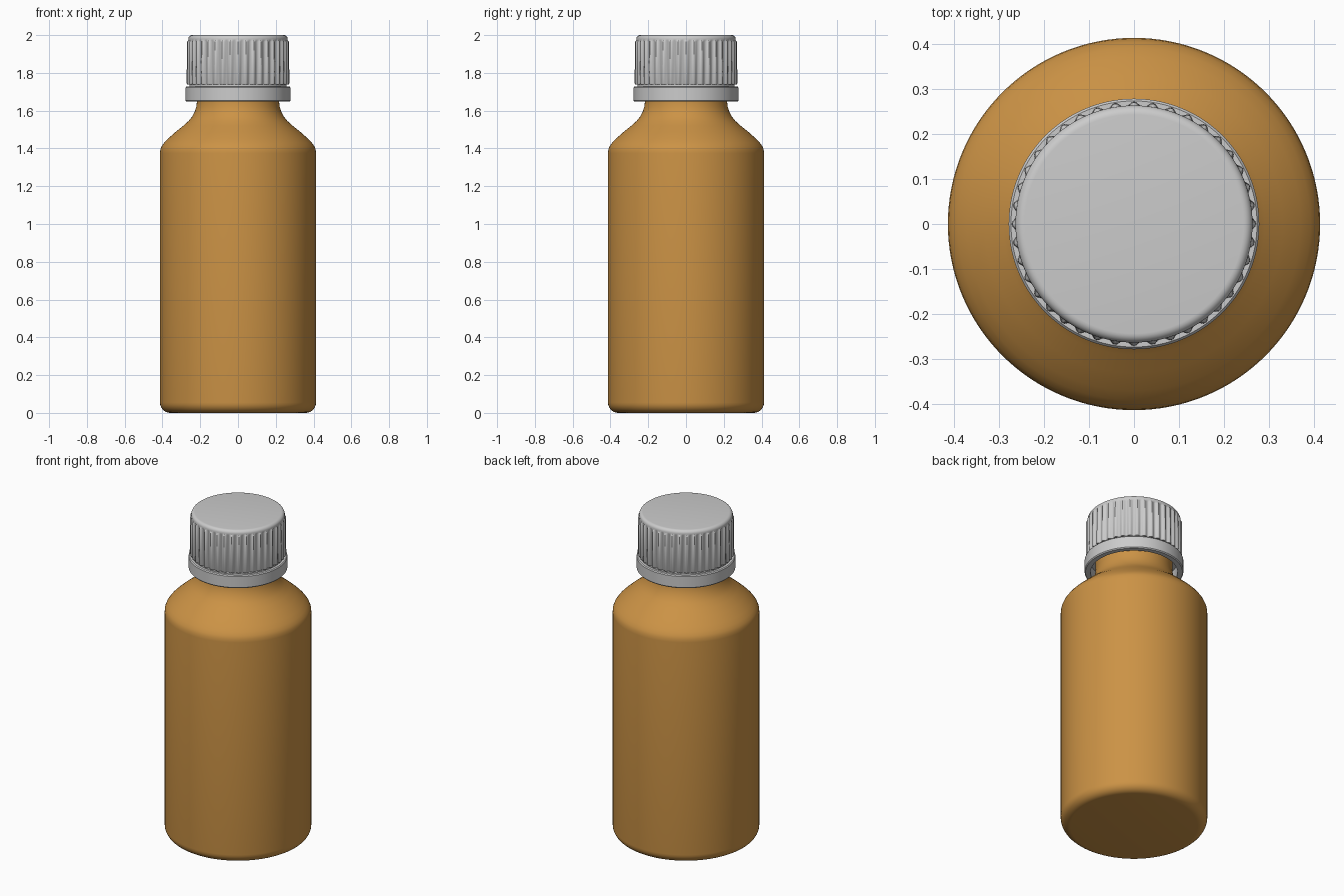
import bpy, bmesh
from math import sin, cos, pi, radians

if "Cube" in bpy.data.objects:
    bpy.data.objects.remove(bpy.data.objects["Cube"])

RIBS = 40


def lathe(name, profile, segs, closed=False, depth=0.0, angle=35):
    """Revolve (radius, z, rib weight) points around z; ribs modulate the radius."""
    bm = bmesh.new()
    rings = []
    for p in profile:
        r, z = p[0], p[1]
        w = p[2] if len(p) > 2 else 0
        ring = []
        for i in range(segs):
            a = 2 * pi * i / segs
            rr = r - w * depth * (0.5 - 0.5 * cos(RIBS * a))
            ring.append(bm.verts.new((rr * cos(a), rr * sin(a), z)))
        rings.append(ring)
    pairs = list(zip(rings, rings[1:]))
    if closed:
        pairs.append((rings[-1], rings[0]))
    for lo, hi in pairs:
        for i in range(segs):
            j = (i + 1) % segs
            bm.faces.new((lo[i], lo[j], hi[j], hi[i]))
    if not closed:
        bm.faces.new(rings[0][::-1])
        bm.faces.new(rings[-1])
    bmesh.ops.recalc_face_normals(bm, faces=bm.faces)
    me = bpy.data.meshes.new(name)
    bm.to_mesh(me)
    bm.free()
    ob = bpy.data.objects.new(name, me)
    bpy.context.collection.objects.link(ob)
    bpy.ops.object.select_all(action='DESELECT')
    ob.select_set(True)
    bpy.context.view_layer.objects.active = ob
    bpy.ops.object.shade_smooth_by_angle(angle=radians(angle))
    return ob


def arc(cx, cz, r, a0, a1, n, *extra):
    return [(cx + r * cos(radians(a0 + (a1 - a0) * i / n)),
             cz + r * sin(radians(a0 + (a1 - a0) * i / n)), *extra) for i in range(n + 1)]


# Amber bottle: rounded base, straight body, curved shoulder, neck up into the cap
body = arc(0.358, 0.055, 0.055, -90, 0, 7) + [
    (0.413, 1.375), (0.411, 1.395), (0.404, 1.412), (0.391, 1.430), (0.370, 1.452),
    (0.330, 1.488), (0.290, 1.520), (0.262, 1.545), (0.243, 1.568), (0.229, 1.595),
    (0.221, 1.620), (0.217, 1.650), (0.217, 1.95)]
bottle = lathe("bottle", body, 128)
amber = bpy.data.materials.new("amber")
amber.diffuse_color = (0.60, 0.29, 0.06, 1)
amber.use_nodes = True
amber.node_tree.nodes["Principled BSDF"].inputs["Base Color"].default_value = amber.diffuse_color
bottle.data.materials.append(amber)

# Tamper ring under the cap
lathe("tamper_ring", [(0.245, 1.648), (0.273, 1.648), (0.278, 1.654), (0.278, 1.722),
                      (0.273, 1.728), (0.245, 1.728)], 128, closed=True)

# Ribbed screw cap with rounded top edge
cap = [(0.245, 1.720), (0.258, 1.720), (0.258, 1.738), (0.268, 1.738, 1), (0.272, 1.744, 1),
       (0.270, 1.965, 1), (0.263, 1.972)]
cap += arc(0.243, 1.980, 0.020, 0, 90, 6)
lathe("cap", cap, RIBS * 8, depth=0.012)
